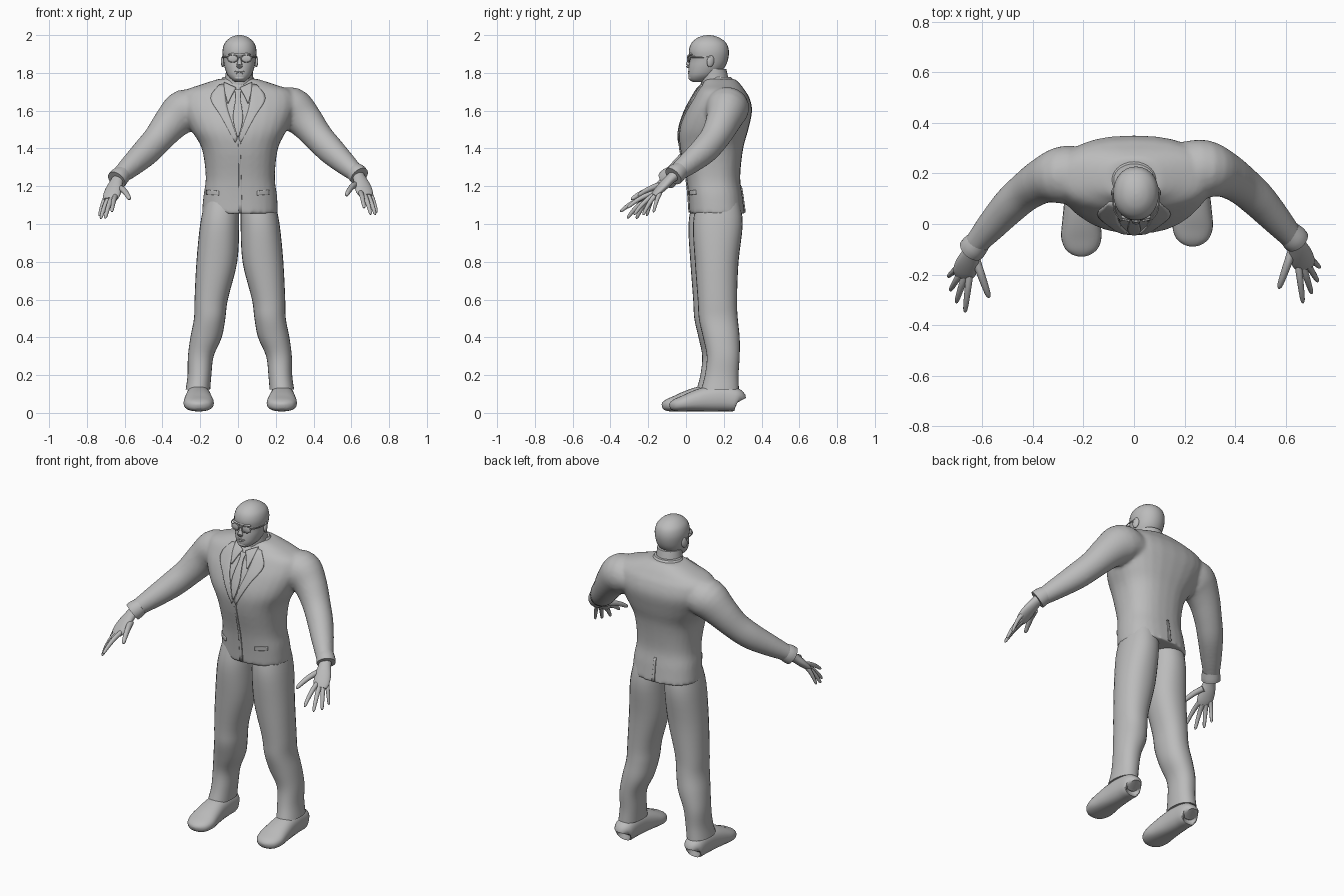
import bpy, bmesh, math
from mathutils import Vector, Matrix
from mathutils.bvhtree import BVHTree

cube = bpy.data.objects.get("Cube")
if cube:
    bpy.data.objects.remove(cube)

grey = bpy.data.materials.new("plain_grey")
grey.use_nodes = True
COLOUR = (0.5, 0.5, 0.5, 1)
grey.diffuse_color = COLOUR
grey.node_tree.nodes["Principled BSDF"].inputs["Base Color"].default_value = COLOUR

Z = Vector((0, 0, 1))


def finish(name, bm):
    bmesh.ops.recalc_face_normals(bm, faces=bm.faces)
    mesh = bpy.data.meshes.new(name)
    bm.to_mesh(mesh)
    bm.free()
    for p in mesh.polygons:
        p.use_smooth = True
    mesh.set_sharp_from_angle(angle=math.radians(40))
    mesh.materials.append(grey)
    obj = bpy.data.objects.new(name, mesh)
    bpy.context.collection.objects.link(obj)
    return obj


def smooth_rows(rows, n=4):
    """Catmull-Rom interpolation of number rows."""
    out = []
    for i in range(len(rows) - 1):
        p0, p1, p2 = rows[max(i - 1, 0)], rows[i], rows[i + 1]
        p3 = rows[min(i + 2, len(rows) - 1)]
        for k in range(n):
            t = k / n
            out.append([b + t / 2 * (c - a + t * (2 * a - 5 * b + 4 * c - d + t * (3 * (b - c) + d - a)))
                        for a, b, c, d in zip(p0, p1, p2, p3)])
    return out + [list(rows[-1])]


def loft(bm, rings, power=2.0, sides=28):
    """Skin a list of (centre, u, v) rings and cap both ends."""
    loops = []
    for c, u, v in rings:
        loop = []
        for i in range(sides):
            a = math.tau * i / sides
            ca, sa = math.cos(a), math.sin(a)
            x = math.copysign(abs(ca) ** (2 / power), ca)
            y = math.copysign(abs(sa) ** (2 / power), sa)
            loop.append(bm.verts.new(c + u * x + v * y))
        loops.append(loop)
    for a, b in zip(loops, loops[1:]):
        for i in range(sides):
            j = (i + 1) % sides
            bm.faces.new((a[i], a[j], b[j], b[i]))
    bm.faces.new(loops[0])
    bm.faces.new(loops[-1])


def column(bm, rows, s=1, shift=(0, 0), power=2.0):
    """Upright loft, rows of (z, centre x, half width, front y, back y)."""
    rings = []
    for z, cx, rx, y0, y1 in smooth_rows(rows):
        c = Vector((cx * s + shift[0], (y0 + y1) / 2 + shift[1], z))
        rings.append((c, Vector((max(rx, .002), 0, 0)), Vector((0, (y1 - y0) / 2, 0))))
    loft(bm, rings, power)


def tube(bm, rows, s=1, shift=(0, 0, 0), power=2.0, sides=24):
    """Loft along a path, rows of (x, y, z, half width, half depth)."""
    rows = smooth_rows(rows)
    pts = [Vector((r[0] * s, r[1], r[2])) + Vector(shift) for r in rows]
    rings = []
    for i, r in enumerate(rows):
        t = (pts[min(i + 1, len(pts) - 1)] - pts[max(i - 1, 0)]).normalized()
        u = t.cross(Z).normalized()
        rings.append((pts[i], u * r[3], u.cross(t) * r[4]))
    loft(bm, rings, power, sides)


def ball(name, loc, size):
    bm = bmesh.new()
    m = Matrix.Translation(loc) @ Matrix.Diagonal((*size, 1))
    bmesh.ops.create_uvsphere(bm, u_segments=20, v_segments=12, radius=1, matrix=m)
    return finish(name, bm)


# jacket: body and sleeves fused into one skin
torso = [(1.055, .01, .202, .018, .312), (1.15, .012, .195, .012, .3), (1.25, .012, .183, 0, .287),
         (1.4, .01, .202, -.032, .303), (1.5, .005, .255, -.035, .33), (1.6, 0, .3, -.003, .35),
         (1.67, 0, .305, .035, .335), (1.71, 0, .275, .06, .31), (1.74, 0, .19, .085, .288),
         (1.768, 0, .105, .1, .26)]
arm = [(.2, .205, 1.605, .11, .09), (.28, .205, 1.605, .115, .115), (.355, .185, 1.54, .092, .096),
       (.425, .142, 1.455, .078, .08), (.49, .085, 1.385, .072, .075), (.565, .003, 1.315, .06, .061),
       (.62, -.06, 1.266, .048, .048), (.635, -.077, 1.252, .046, .046)]
bm = bmesh.new()
column(bm, torso, power=2.4)
body_tree = BVHTree.FromBMesh(bm)
for s in (1, -1):
    tube(bm, arm, s, (0, .012 * s, .006 * s))
jacket = finish("jacket", bm)
mod = jacket.modifiers.new("fuse", 'REMESH')
mod.mode = 'VOXEL'
mod.voxel_size = .011
mod.use_smooth_shade = True
mod = jacket.modifiers.new("soften", 'SMOOTH')
mod.factor = .5
mod.iterations = 5


# cloth panels laid on the body between two (x, z) edges
def panel(name, edge_a, edge_b, s=1, lift=.004, back=False, across=6):
    bm = bmesh.new()
    grid = []
    for a, b in zip(smooth_rows(edge_a), smooth_rows(edge_b)):
        line = []
        for k in range(across + 1):
            t = k / across
            x, z = (a[0] + (b[0] - a[0]) * t) * s, a[1] + (b[1] - a[1]) * t
            d = -1 if back else 1
            hit = body_tree.ray_cast(Vector((x, -2 * d, z)), Vector((0, d, 0)))[0]
            y = hit.y if hit else .11
            line.append(bm.verts.new((x, y - d * lift, z)))
        grid.append(line)
    for p, q in zip(grid, grid[1:]):
        for k in range(across):
            bm.faces.new((p[k], p[k + 1], q[k + 1], q[k]))
    obj = finish(name, bm)
    mod = obj.modifiers.new("thickness", 'SOLIDIFY')
    mod.thickness = .008
    mod.offset = 0


panel("tie", [(-.02, 1.71), (-.012, 1.67), (-.026, 1.56), (-.004, 1.46)],
      [(.02, 1.71), (.012, 1.67), (.026, 1.56), (.004, 1.46)])
panel("jacket_opening", [(.0, 1.46), (.004, 1.3), (.002, 1.06)],
      [(.012, 1.46), (.016, 1.3), (.022, 1.06)], lift=.001)
panel("back_vent", [(-.004, 1.2), (-.006, 1.06)], [(.008, 1.2), (.012, 1.06)], lift=.001, back=True)
for s, side in ((1, "left"), (-1, "right")):
    panel(side + "_lapel", [(.075, 1.74), (.058, 1.62), (.03, 1.53), (.004, 1.45)],
          [(.1, 1.735), (.145, 1.665), (.09, 1.57), (.014, 1.43)], s, .003)
    panel(side + "_shirt_collar", [(.01, 1.72), (.03, 1.685), (.052, 1.64)],
          [(.075, 1.75), (.07, 1.7), (.056, 1.64)], s, .006)
    panel(side + "_pocket_flap", [(.1, 1.175), (.1, 1.152)], [(.165, 1.18), (.165, 1.157)], s, .001)
ball("button", (.01, -.036, 1.43), (.007, .005, .007))

# collar band around the neck
bm = bmesh.new()
column(bm, [(1.725, 0, .115, .075, .268), (1.755, 0, .096, .09, .255), (1.778, 0, .08, .115, .238)])
finish("collar", bm)

# trousers and shoes
leg = [(1.13, .095, .088, .05, .27), (1.0, .107, .103, .025, .288), (.8, .122, .108, .035, .266),
       (.6, .152, .088, .05, .258), (.5, .16, .083, .056, .262), (.4, .179, .083, .078, .272),
       (.3, .207, .068, .098, .272), (.2, .214, .063, .088, .266), (.125, .222, .065, .068, .268)]
shoe = [(.222, .262, .06, .03, .035), (.222, .25, .068, .056, .06), (.222, .18, .078, .062, .07),
        (.222, .1, .074, .067, .067), (.221, .03, .063, .075, .056), (.22, -.03, .05, .08, .043),
        (.22, -.075, .041, .066, .033), (.22, -.098, .037, .04, .022), (.22, -.107, .035, .014, .01)]
for s, side in ((1, "left"), (-1, "right")):
    bm = bmesh.new()
    column(bm, leg, s, (.01, .012 * s), 2.2)
    finish(side + "_trouser_leg", bm)
    bm = bmesh.new()
    tube(bm, shoe, s, (.012, .02 * s, 0), 2.4)
    finish(side + "_shoe", bm)

# cuffs, hands and fingers
fingers = {"thumb": ((.625, -.125, 1.2), (.573, -.272, 1.14), .016),
           "index_finger": ((.65, -.185, 1.155), (.668, -.33, 1.075), .013),
           "middle_finger": ((.668, -.185, 1.145), (.703, -.293, 1.04), .013),
           "ring_finger": ((.685, -.175, 1.145), (.727, -.245, 1.038), .0125),
           "little_finger": ((.698, -.155, 1.155), (.735, -.19, 1.052), .0115)}
palm = [(.63, -.07, 1.255, .033, .03), (.644, -.1, 1.23, .036, .026), (.658, -.135, 1.195, .045, .024),
        (.67, -.17, 1.16, .046, .019), (.676, -.19, 1.14, .036, .013)]
cuff = [(.61, -.048, 1.275, .047, .047), (.63, -.07, 1.257, .053, .053), (.643, -.085, 1.243, .053, .053)]
for s, side in ((1, "left"), (-1, "right")):
    move = (0, .018 * s, .01 * s)
    for name, rows in (("cuff", cuff), ("palm", palm)):
        bm = bmesh.new()
        tube(bm, rows, s, move)
        finish(side + "_" + name, bm)
    for name, (root, tip, r) in fingers.items():
        a, b = Vector(root), Vector(tip)
        rows = [(*(a.lerp(b, t) + Z * .012 * math.sin(math.pi * t)), r * w, r * w)
                for t, w in ((0, 1.1), (.35, 1), (.7, .85), (.93, .65), (1, .25))]
        bm = bmesh.new()
        tube(bm, rows, s, move, sides=12)
        finish(side + "_" + name, bm)

# head and neck
CX = .008
skull = [(1.752, CX, .022, .035, .1), (1.765, CX, .042, .018, .13), (1.79, CX, .064, .012, .17),
         (1.83, CX, .079, .014, .205), (1.87, CX, .086, .02, .222), (1.915, CX, .09, .015, .227),
         (1.955, CX, .08, .027, .215), (1.983, CX, .054, .056, .183), (1.996, CX, .027, .088, .15),
         (2.0, CX, .004, .115, .122)]
bm = bmesh.new()
column(bm, skull, power=2.1)
finish("head", bm)
bm = bmesh.new()
column(bm, [(1.68, 0, .085, .08, .245), (1.75, .004, .076, .08, .23), (1.82, CX, .07, .08, .213)])
finish("neck", bm)
bm = bmesh.new()
tube(bm, [(CX, .022, 1.885, .008, .008), (CX, .014, 1.855, .011, .011), (CX, .01, 1.838, .017, .012),
          (CX, .016, 1.828, .012, .006)], sides=14)
finish("nose", bm)
ball("brow", (CX, .028, 1.898), (.06, .013, .009))
ball("upper_lip", (CX, .017, 1.807), (.026, .007, .005))
ball("lower_lip", (CX, .017, 1.798), (.022, .007, .006))
ball("chin", (CX, .028, 1.774), (.028, .016, .014))

# ears and glasses
ball("glasses_bridge", (CX, .01, 1.884), (.014, .004, .004))
for s, side in ((1, "left"), (-1, "right")):
    ear = ball(side + "_ear", (0, 0, 0), (.01, .02, .032))
    ear.location = (CX + .087 * s, .13, 1.862)
    ear.rotation_euler = (-.2, 0, .35 * s)
    bpy.ops.mesh.primitive_torus_add(major_segments=28, minor_segments=8, major_radius=.026,
                                     minor_radius=.0025, location=(CX + .036 * s, .014, 1.876),
                                     rotation=(math.pi / 2, 0, .2 * s))
    rim = bpy.context.object
    rim.name = side + "_glasses_rim"
    rim.scale = (1.08, .75, 1.2)
    rim.data.materials.append(grey)
    bpy.ops.object.shade_smooth()
    ball(side + "_lens", (CX + .036 * s, .018, 1.876), (.027, .005, .019))
    bm = bmesh.new()
    tube(bm, [(.063, .02, 1.884, .003, .004), (.086, .055, 1.884, .003, .004),
              (.093, .13, 1.882, .003, .004)], s, (CX, 0, 0), sides=8)
    finish(side + "_glasses_arm", bm)
